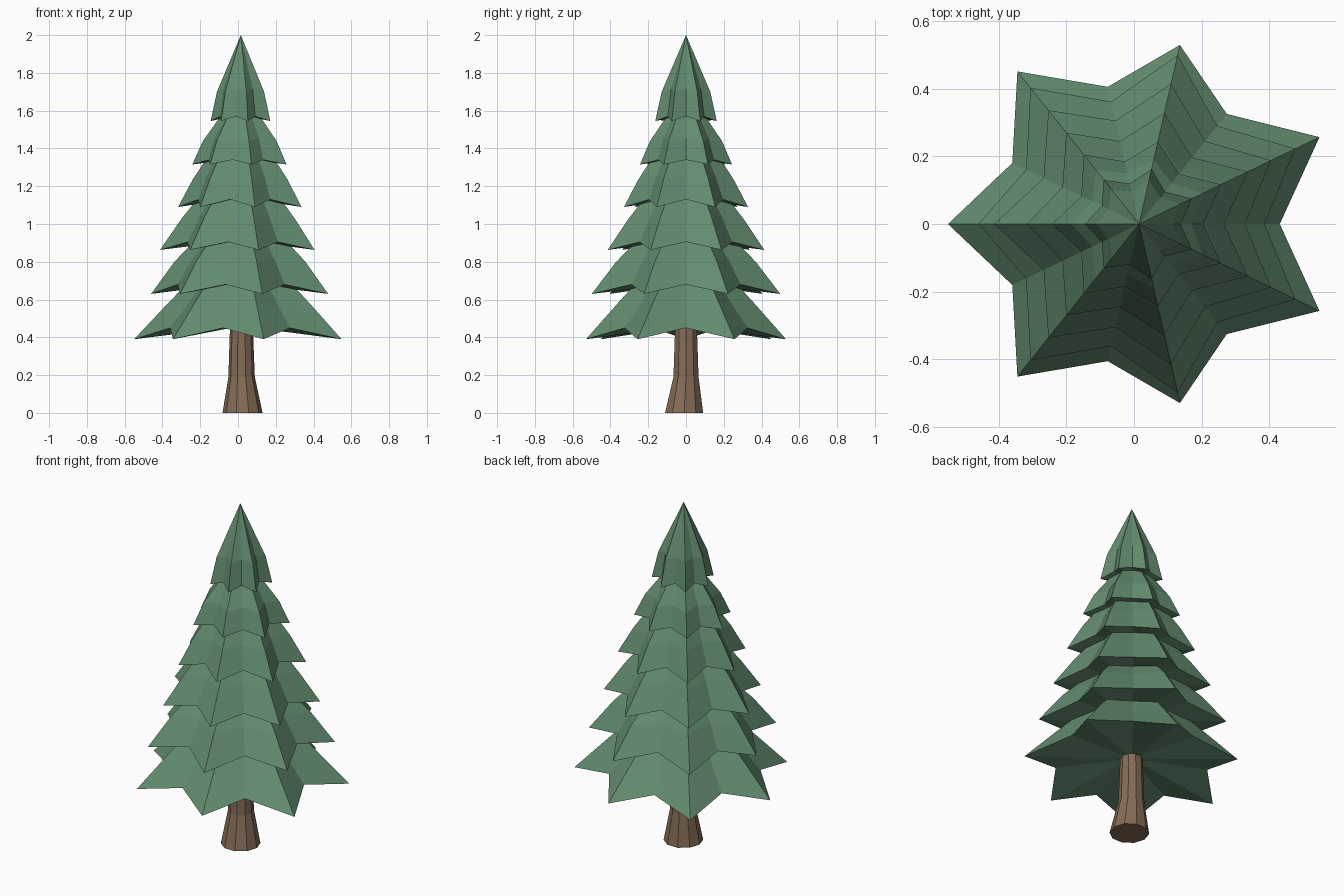
import bpy, bmesh, math

if "Cube" in bpy.data.objects:
    bpy.data.objects.remove(bpy.data.objects["Cube"])


def material(name, rgb):
    m = bpy.data.materials.new(name)
    m.diffuse_color = (*rgb, 1)
    m.use_nodes = True
    m.node_tree.nodes["Principled BSDF"].inputs["Base Color"].default_value = m.diffuse_color
    return m


GREEN = material("pine green", (0.125, 0.262, 0.158))
BROWN = material("bark brown", (0.235, 0.15, 0.093))
CX = 0.015  # tree axis
POINTS = 7


def loft(name, rings, mat, cap_bottom, cap_top):
    """Skin a stack of equal rings, closing each end with a fan to a point."""
    bm = bmesh.new()
    loops = [[bm.verts.new(p) for p in ring] for ring in rings]
    n = len(loops[0])
    for a, b in zip(loops, loops[1:]):
        for i in range(n):
            j = (i + 1) % n
            bm.faces.new((a[i], a[j], b[j], b[i]))
    for loop, tip in ((loops[0], cap_bottom), (loops[-1], cap_top)):
        c = bm.verts.new(tip)
        for i in range(n):
            bm.faces.new((loop[i], loop[(i + 1) % n], c))
    bmesh.ops.recalc_face_normals(bm, faces=bm.faces)
    me = bpy.data.meshes.new(name)
    bm.to_mesh(me)
    bm.free()
    me.materials.append(mat)
    ob = bpy.data.objects.new(name, me)
    bpy.context.collection.objects.link(ob)
    return ob


def star(radii, z_tip, z_valley, valley):
    """Seven-pointed ring; radii run from the right-hand points to the left one."""
    tips = radii + radii[-2::-1]
    mean = sum(tips) / POINTS
    ring = []
    for i in range(POINTS):
        a = math.pi * (2 * i + 1) / POINTS
        b = a + math.pi / POINTS
        ring.append((CX + tips[i] * math.cos(a), tips[i] * math.sin(a), z_tip))
        r = mean * valley
        ring.append((CX + r * math.cos(b), r * math.sin(b), z_valley))
    return ring


# Foliage tiers: tip radii, tip height, valley height, shoulder scale and height, apex
tiers = [
    ([0.592, 0.543, 0.577, 0.565], 0.39, 0.450, 0.70, 0.57, 0.98),
    ([0.513, 0.512, 0.515, 0.475], 0.63, 0.680, 0.74, 0.80, 1.17),
    ([0.433, 0.425, 0.430, 0.428], 0.863, 0.905, 0.73, 1.03, 1.42),
    ([0.357, 0.337, 0.345, 0.332], 1.09, 1.130, 0.76, 1.24, 1.62),
    ([0.269, 0.250, 0.262, 0.257], 1.315, 1.340, 0.78, 1.44, 1.72),
    ([0.173, 0.167, 0.167, 0.160], 1.545, 1.570, 0.79, 1.70, 2.00),
]
for k, (radii, z0, zv, s, zm, top) in enumerate(tiers):
    skirt = star(radii, z0, zv, 0.73)
    shoulder = star([r * s for r in radii], zm, zm + 0.015, 0.76)
    loft(f"foliage_tier_{k + 1}", [skirt, shoulder], GREEN,
         (CX, 0, zv + 0.01), (CX, 0, top))

# Trunk with flared foot
SIDES = 10
rings = []
for r, x, y, z in ((0.106, 0.024, -0.01, 0), (0.07, 0.019, 0, 0.19), (0.06, 0.018, 0, 0.47)):
    rings.append([(x + r * math.cos(2 * math.pi * i / SIDES),
                   y + r * math.sin(2 * math.pi * i / SIDES), z) for i in range(SIDES)])
loft("trunk", rings, BROWN, (0.024, -0.01, 0), (0.018, 0, 0.47))
